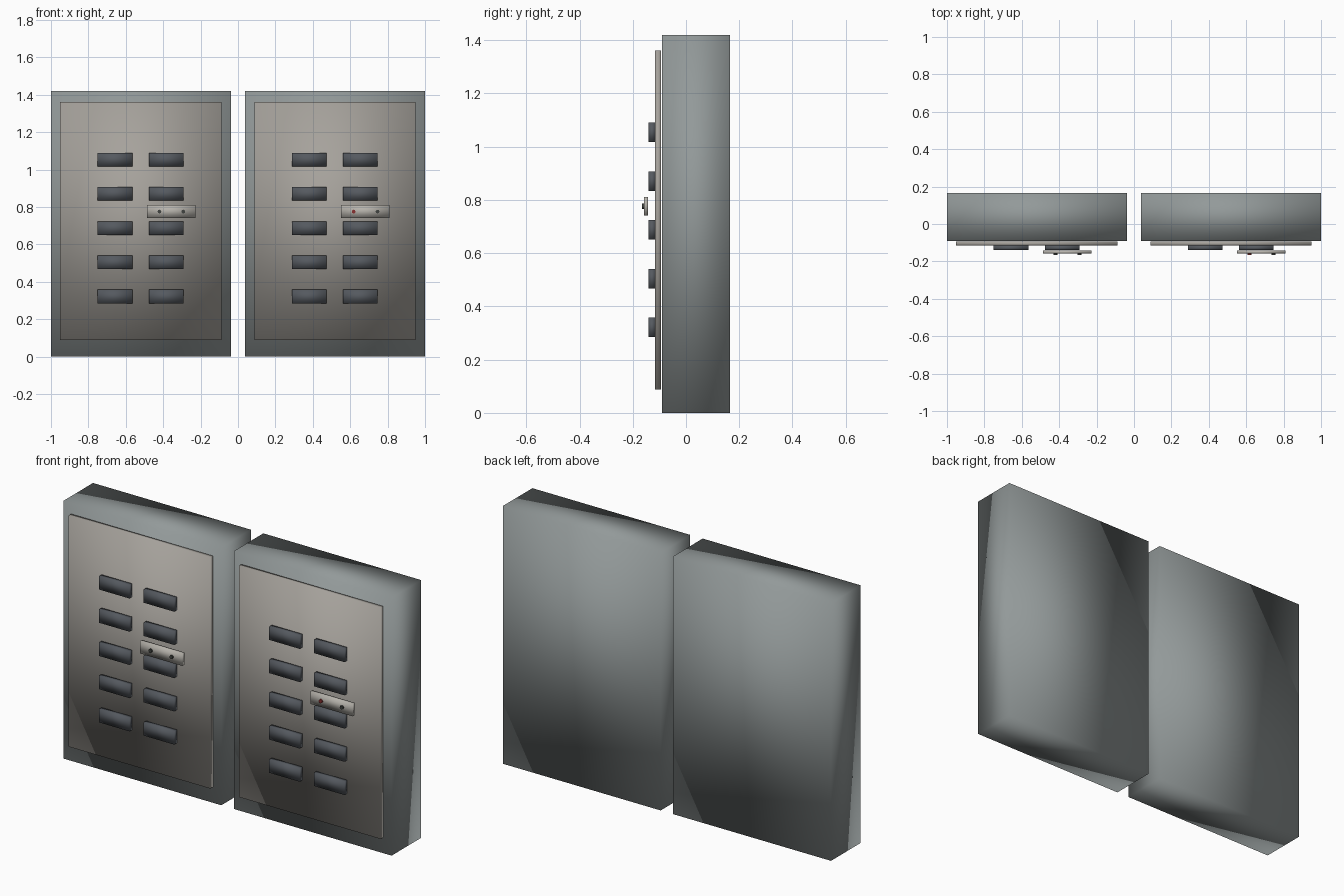
import bpy, bmesh
from mathutils import Matrix, Vector

if "Cube" in bpy.data.objects:
    bpy.data.objects.remove(bpy.data.objects["Cube"])


def material(name, rgb):
    m = bpy.data.materials.new(name)
    m.diffuse_color = (*rgb, 1)
    m.use_nodes = True
    m.node_tree.nodes["Principled BSDF"].inputs["Base Color"].default_value = m.diffuse_color
    return m


STEEL = material("steel_grey", (0.29, 0.32, 0.32))
DOOR = material("warm_grey", (0.38, 0.36, 0.33))
DARK = material("dark_slot", (0.09, 0.10, 0.115))
BRIGHT = material("bright_metal", (0.47, 0.45, 0.41))
BLACK = material("dark_bolt", (0.05, 0.055, 0.05))
RED = material("red_bolt", (0.25, 0.03, 0.03))


def finish(bm, name, mat, smooth):
    me = bpy.data.meshes.new(name)
    for f in bm.faces:
        f.smooth = smooth
    bm.to_mesh(me)
    bm.free()
    me.materials.append(mat)
    ob = bpy.data.objects.new(name, me)
    bpy.context.collection.objects.link(ob)
    return ob


def box(name, x, y, z, mat):
    """Soft-shaded box from (min, max) ranges."""
    lo, hi = Vector((x[0], y[0], z[0])), Vector((x[1], y[1], z[1]))
    bm = bmesh.new()
    bmesh.ops.create_cube(bm, size=1, matrix=Matrix.Translation((lo + hi) / 2)
                          @ Matrix.Diagonal((*(hi - lo), 1)))
    return finish(bm, name, mat, True)


def bolt(name, x, z, mat):
    """Small round bolt head facing the front."""
    bm = bmesh.new()
    bmesh.ops.create_cone(bm, cap_ends=True, segments=12, radius1=0.01, radius2=0.01, depth=0.012,
                          matrix=Matrix.Translation((x, -0.16, z)) @ Matrix.Rotation(1.5707963, 4, 'X'))
    return finish(bm, name, mat, False)


for side, dx in (("left", 0.0), ("right", 1.038)):
    # Cabinet body and raised front door
    box(f"{side}_cabinet", (-1 + dx, -0.038 + dx), (-0.091, 0.166), (0, 1.42), STEEL)
    box(f"{side}_door", (-0.951 + dx, -0.088 + dx), (-0.116, -0.094), (0.088, 1.362), DOOR)

    # Two columns of five vents
    for col, x in enumerate((-0.75, -0.477)):
        for row in range(5):
            z = 0.285 + 0.183 * row
            box(f"{side}_vent_{col}_{row}", (x + dx, x + 0.186 + dx), (-0.14, -0.115), (z, z + 0.073), DARK)

    # Handle plate with two bolts
    box(f"{side}_handle", (-0.486 + dx, -0.228 + dx), (-0.158, -0.142), (0.742, 0.811), BRIGHT)
    for i, x in enumerate((-0.42, -0.292)):
        bolt(f"{side}_bolt_{i}", x + dx, 0.776, RED if side == "right" and i == 0 else BLACK)
